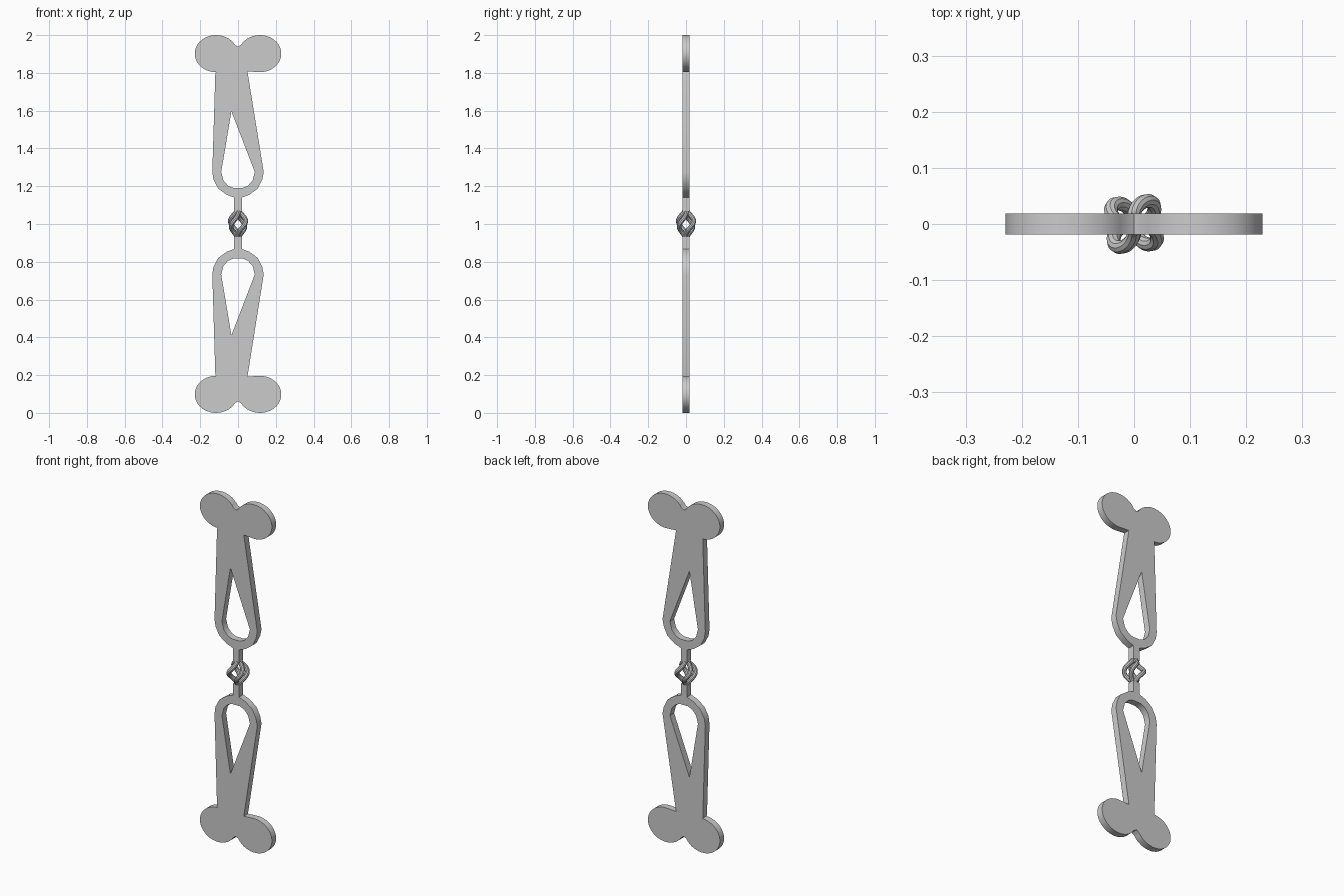
import bpy
from math import sin, cos, pi, radians

if "Cube" in bpy.data.objects:
    bpy.data.objects.remove(bpy.data.objects["Cube"])

HALF = 0.019  # half thickness of the plates


def finish(name, curve):
    ob = bpy.data.objects.new(name, curve)
    bpy.context.collection.objects.link(ob)
    return ob


def to_mesh(ob):
    bpy.ops.object.select_all(action='DESELECT')
    ob.select_set(True)
    bpy.context.view_layer.objects.active = ob
    bpy.ops.object.convert(target='MESH')
    bpy.ops.object.shade_smooth_by_angle(angle=radians(35))


def plate(name, loops):
    # filled flat profile with holes, stood upright facing -y
    c = bpy.data.curves.new(name, 'CURVE')
    c.dimensions = '2D'
    c.fill_mode = 'BOTH'
    c.extrude = HALF
    for pts in loops:
        s = c.splines.new('POLY')
        s.points.add(len(pts) - 1)
        for p, (x, z) in zip(s.points, pts):
            p.co = (x, z, 0, 1)
        s.use_cyclic_u = True
    ob = finish(name, c)
    ob.rotation_euler.x = pi / 2
    to_mesh(ob)


def lobe(side, n=28):
    # rounded end, from the centre notch round to the stem
    pts = []
    for i in range(n + 1):
        a = radians(28 + (270 - 28) * i / n)
        if side < 0:
            pts.append((-0.116 + 0.113 * cos(a), 1.902 + 0.098 * sin(a)))
        else:
            pts.append((0.116 - 0.113 * cos(a), 1.902 + 0.098 * sin(a)))
    return pts


# edge of the open loop and neck (left side top to bottom, then right side up)
loop_edge = [(-0.12, 1.8), (-0.136, 1.275), (-0.13, 1.235), (-0.105, 1.188),
             (-0.06, 1.155), (-0.02, 1.14), (-0.02, 1.065),
             (0.02, 1.065), (0.02, 1.14), (0.06, 1.155), (0.105, 1.188),
             (0.128, 1.235), (0.136, 1.275), (0.05, 1.808)]
hole = [(-0.035, 1.597), (-0.089, 1.275), (-0.077, 1.23), (-0.053, 1.203),
        (-0.025, 1.191), (0.025, 1.191), (0.053, 1.203), (0.077, 1.23),
        (0.089, 1.275)]
outline = [(0, 1.938)] + lobe(-1) + loop_edge + lobe(1)[::-1]

# upper and lower bone-ended plates
plate("upper_plate", [outline, hole])


def flip(pts):
    return [(x, 2 - z + (0.008 if 1.1 < z < 1.7 else 0)) for x, z in pts][::-1]


plate("lower_plate", [flip(outline), flip(hole)])

# twisted basket of four rods at the middle
for k in range(4):
    c = bpy.data.curves.new("basket_rod", 'CURVE')
    c.dimensions = '3D'
    c.bevel_depth = 0.0125
    c.bevel_resolution = 3
    c.use_fill_caps = True
    n = 28
    s = c.splines.new('POLY')
    s.points.add(n)
    for i, p in enumerate(s.points):
        t = i / n
        r = 0.008 + 0.042 * sin(pi * t) ** 1.5
        a = radians(50 + 90 * k + 55 - 110 * t)
        p.co = (r * cos(a), r * sin(a), 1.07 - 0.135 * t, 1)
    to_mesh(finish("basket_rod", c))
